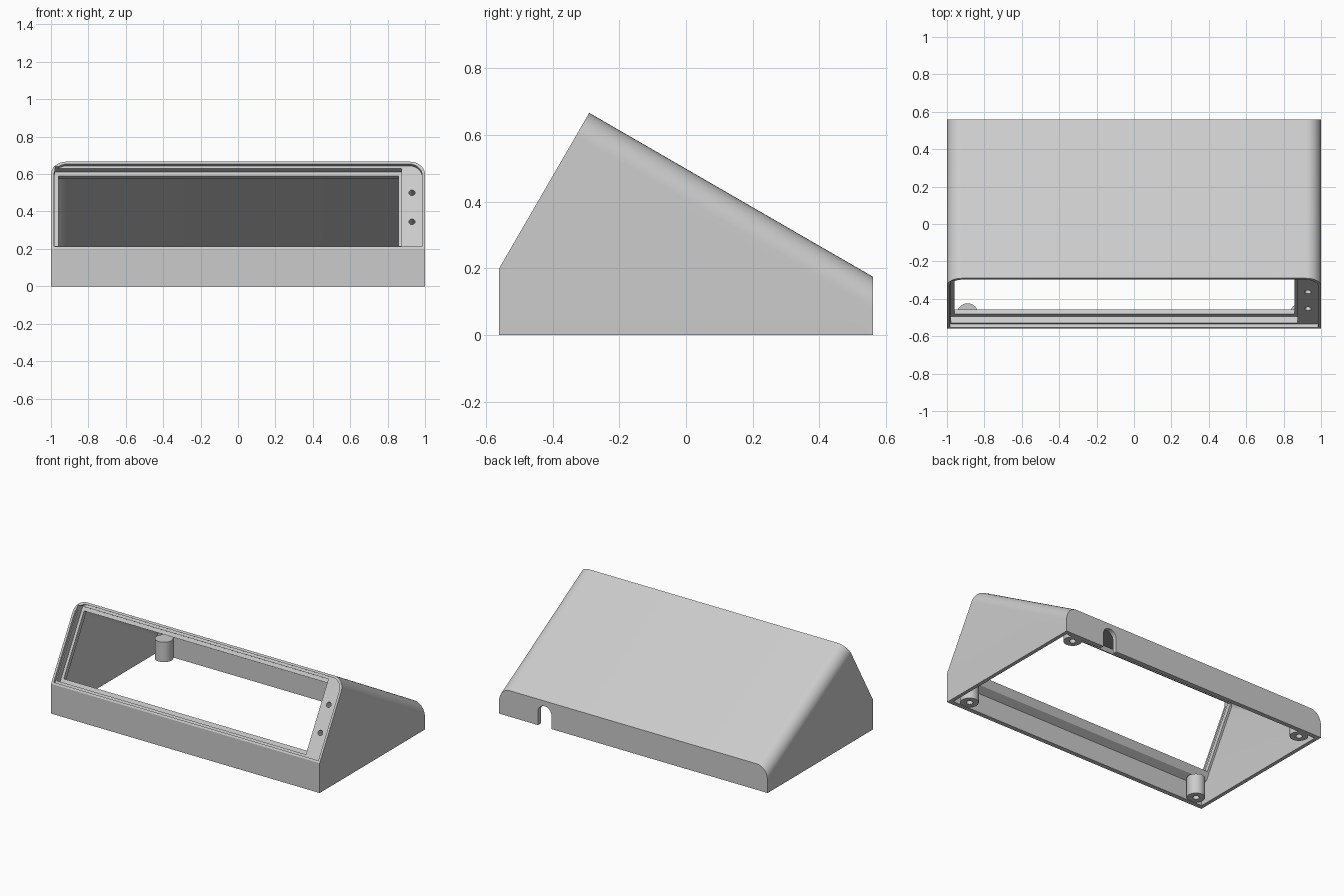
import bpy, bmesh
from math import radians, sin, cos
from mathutils import Vector, Matrix

cube = bpy.data.objects.get("Cube")
if cube:
    bpy.data.objects.remove(cube, do_unlink=True)

grey = bpy.data.materials.new("light_grey_plastic")
grey.use_nodes = True
COLOUR = (0.6, 0.6, 0.6, 1)
grey.diffuse_color = COLOUR
grey.node_tree.nodes["Principled BSDF"].inputs["Base Color"].default_value = COLOUR

S, C = sin(radians(30)), cos(radians(30))


def on_face(u, d):
    """Side-plane point: u up the sloped front, d inward along the roof slope."""
    return (-0.56 + S * u + C * d, 0.2 + C * u - S * d)


def make_object(name, bm):
    bmesh.ops.recalc_face_normals(bm, faces=bm.faces)
    mesh = bpy.data.meshes.new(name)
    bm.to_mesh(mesh)
    bm.free()
    mesh.materials.append(grey)
    obj = bpy.data.objects.new(name, mesh)
    bpy.context.collection.objects.link(obj)
    return obj


def prism(name, profile, x0, x1, round_edge=None, radius=0.08):
    """Side profile swept along x; one profile edge may be rounded at both ends."""
    bm = bmesh.new()
    ends = [[bm.verts.new((x, y, z)) for y, z in profile] for x in (x0, x1)]
    n = len(profile)
    for end in ends:
        bm.faces.new(end)
    for i in range(n):
        j = (i + 1) % n
        bm.faces.new((ends[0][i], ends[0][j], ends[1][j], ends[1][i]))
    if round_edge is not None:
        edges = [bm.edges.get((e[round_edge], e[round_edge + 1])) for e in ends]
        bmesh.ops.bevel(bm, geom=edges, offset=radius, segments=10,
                        profile=0.5, affect='EDGES')
    return make_object(name, bm)


def slot(name, x0, x1, u0, u1, depth, round_edge=None):
    """Box cutter square to the sloped front."""
    pts = [on_face(u0, -0.1), on_face(u1, -0.1), on_face(u1, depth), on_face(u0, depth)]
    return prism(name, pts, x0, x1, round_edge, 0.07)


def rod(name, centre, axis, radius, length, sides=32):
    bm = bmesh.new()
    turn = Vector(axis).to_track_quat('Z', 'Y').to_matrix().to_4x4()
    bmesh.ops.create_cone(bm, cap_ends=True, segments=sides, radius1=radius,
                          radius2=radius, depth=length,
                          matrix=Matrix.Translation(centre) @ turn)
    return make_object(name, bm)


def cut(target, cutter):
    mod = target.modifiers.new("cut", 'BOOLEAN')
    mod.operation = 'DIFFERENCE'
    mod.solver = 'EXACT'
    mod.object = cutter
    bpy.context.view_layer.objects.active = target
    bpy.ops.object.modifier_apply(modifier=mod.name)
    bpy.data.objects.remove(cutter, do_unlink=True)


def smooth(obj):
    bpy.ops.object.select_all(action='DESELECT')
    obj.select_set(True)
    bpy.context.view_layer.objects.active = obj
    bpy.ops.object.shade_smooth_by_angle(angle=radians(30))


# Wedge body with rounded roof sides
body = prism("enclosure_shell",
             [(-0.56, 0), (-0.56, 0.2), (-0.29, 0.666), (0.56, 0.175), (0.56, 0)],
             -1, 1, round_edge=2)

# Hollow interior, open underneath, leaving a thick frame behind the front
cut(body, prism("cavity",
                [(-0.53, -0.1), (-0.53, 0.13), on_face(0, 0.09), on_face(0.512, 0.09),
                 on_face(0.512, 0.963), (0.53, -0.1)],
                -0.975, 0.975, round_edge=3, radius=0.055))

# Stepped front opening: shallow bezel, panel seat, through window
cut(body, slot("bezel", -0.985, 0.985, 0.014, 0.524, 0.02, round_edge=1))
cut(body, slot("panel_seat", -0.978, 0.875, 0.028, 0.508, 0.06))
cut(body, slot("window", -0.96, 0.857, 0.052, 0.484, 0.12))

# Two screw holes in the side plate
for u in (0.179, 0.358):
    y, z = on_face(u, 0.05)
    cut(body, rod("screw_hole", (0.93, y, z), (0, C, -S), 0.017, 0.2, 24))

# Arched cable notch in the back wall
cut(body, prism("notch_lower", [(0.5, -0.1), (0.5, 0.09), (0.6, 0.09), (0.6, -0.1)],
                0.61, 0.71))
cut(body, rod("notch_arch", (0.66, 0.55, 0.09), (0, 1, 0), 0.05, 0.1))
smooth(body)

# Four mounting posts with blind screw holes
for side, x in (("left", 0.89), ("right", -0.89)):
    for end, y in (("front", -0.48), ("back", 0.485)):
        post = rod(f"{end}_{side}_post", (x, y, 0.069), (0, 0, 1), 0.056, 0.134)
        cut(post, rod("post_hole", (x, y, 0), (0, 0, 1), 0.02, 0.16, 24))
        smooth(post)
